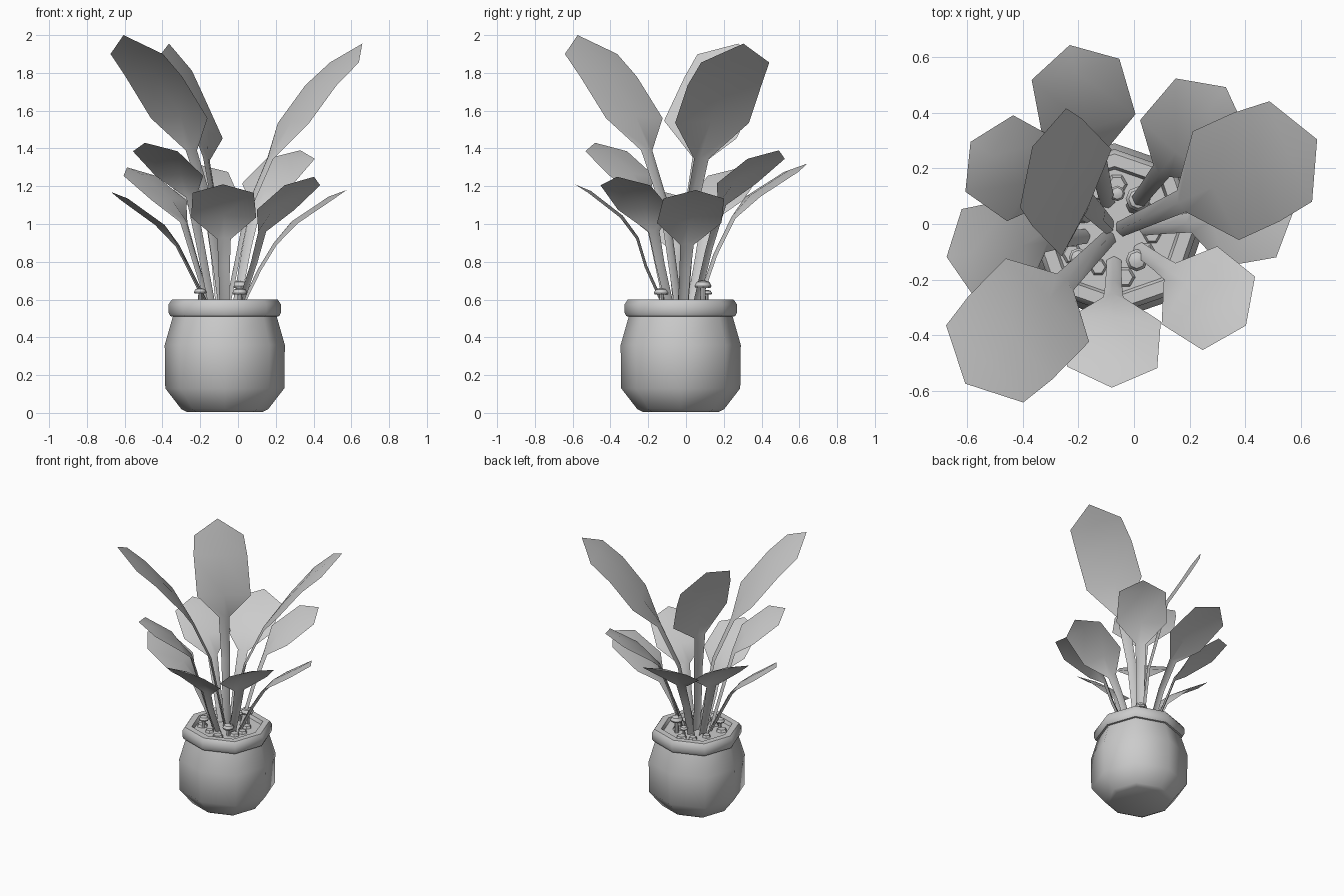
import bpy, bmesh, math, random
from mathutils import Vector

if "Cube" in bpy.data.objects:
    bpy.data.objects.remove(bpy.data.objects["Cube"])

random.seed(4)
CX, CY = -0.07, -0.028          # pot axis


def make(name, verts, faces, angle=40):
    me = bpy.data.meshes.new(name)
    me.from_pydata(verts, [], faces)
    bm = bmesh.new()
    bm.from_mesh(me)
    bmesh.ops.recalc_face_normals(bm, faces=bm.faces)
    bm.to_mesh(me)
    bm.free()
    ob = bpy.data.objects.new(name, me)
    bpy.context.collection.objects.link(ob)
    bpy.ops.object.select_all(action='DESELECT')
    ob.select_set(True)
    bpy.context.view_layer.objects.active = ob
    bpy.ops.object.shade_smooth_by_angle(angle=math.radians(angle))
    return ob


def lathe(name, profile, x, y, sides=8, angle=40, diagonal=1.0):
    """Spin an (r, z) profile around a vertical axis, closing both ends.
    diagonal scales every second corner outward."""
    verts, faces = [], []
    for r, z in profile:
        for i in range(sides):
            a = math.tau * i / sides
            d = r * (diagonal if i % 2 else 1.0)
            verts.append((x + d * math.cos(a), y + d * math.sin(a), z))
    for k in range(len(profile) - 1):
        for i in range(sides):
            j = (i + 1) % sides
            faces.append((k*sides + i, k*sides + j, (k+1)*sides + j, (k+1)*sides + i))
    faces.append(tuple(range(sides))[::-1])
    faces.append(tuple((len(profile) - 1) * sides + i for i in range(sides)))
    return make(name, verts, faces, angle)


def leaf(name, angle, rows, tip, yaw=None, tilt=0.0):
    """Stem and hexagonal blade with a raised midrib; rows are (reach, height, half width)."""
    a = math.radians(angle)
    s = math.radians(angle if yaw is None else yaw)
    out = Vector((math.cos(a), math.sin(a), 0))
    side = Vector((-math.sin(s), math.cos(s), tilt))
    rib = Vector((-out.x, -out.y, 0.8)) * 0.012
    base = Vector((CX, CY, 0))
    verts, faces = [], []
    for u, z, w in rows:
        c = base + out * u + Vector((0, 0, z))
        verts += [c - side * w, c + rib, c + side * w]
    verts.append(base + out * tip[0] + Vector((0, 0, tip[1])))
    for k in range(len(rows) - 1):
        for m in (3*k, 3*k + 1):
            faces.append((m, m + 1, m + 4, m + 3))
    n = len(verts) - 1
    faces += [(n - 3, n - 2, n), (n - 2, n - 1, n)]
    return make(name, verts, faces, 80)


# pot with rolled rim, soil inside
lathe("pot", [(0.20, 0.005), (0.23, 0.02), (0.315, 0.13), (0.318, 0.36), (0.275, 0.51),
              (0.288, 0.512), (0.297, 0.53), (0.297, 0.575), (0.28, 0.60),
              (0.235, 0.60), (0.225, 0.575)], CX, CY, angle=55, diagonal=1.05)

# flat soil lumps lying on the surface
for i in range(9):
    a = math.tau * i / 9 + random.uniform(-0.15, 0.15)
    d = random.uniform(0.13, 0.18)
    r = random.uniform(0.03, 0.045)
    lathe(f"soil_lump_{i}", [(r, 0.57), (r * 0.7, 0.592)],
          CX + d * math.cos(a), CY + d * math.sin(a), 6)

# mushrooms: x, y, top height, cap radius
for i, (x, y, top, r) in enumerate([(0.01, -0.13, 0.66, 0.04), (0.015, 0.09, 0.70, 0.045),
                                    (-0.20, -0.12, 0.66, 0.034), (-0.06, 0.11, 0.65, 0.028)]):
    lathe(f"mushroom_{i}", [(r * 0.35, 0.57), (r * 0.3, top - r * 0.8), (r * 0.9, top - r * 0.85),
                            (r, top - r * 0.6), (r * 0.75, top - r * 0.15), (r * 0.3, top)], x, y, 8)

# three tall leaves: angle, reach, tip height, wide row reach and drop, blade yaw, sideways tilt
for i, (ang, u, z, f, drop, yaw, tilt) in enumerate([
        (24.5, 0.80, 1.955, 0.50, 0.42, 23, 0.0),
        (225.5, 0.765, 2.0, 0.45, 0.44, 225, 0.0),
        (134, 0.425, 1.955, 0.34, 0.455, 155, 0.22)]):
    leaf(f"tall_leaf_{i}", ang, [
        (0.02, 0.57, 0.028), (0.16 * u, z - 0.90, 0.034), (0.33 * u, z - 0.61, 0.042),
        (f * u, z - drop, 0.212), (0.70 * u, z - 0.22, 0.212), (0.87 * u, z - 0.10, 0.196)],
         (u, z), yaw, tilt)

# ring of eight low leaves: angle, reach, tip height
for i, (ang, u, z) in enumerate([(7, 0.65, 1.18), (52.4, 0.656, 1.39), (103.5, 0.69, 1.32),
                                 (148, 0.61, 1.30), (188.5, 0.61, 1.17), (227, 0.62, 1.43),
                                 (269, 0.56, 1.21), (324.5, 0.58, 1.25)]):
    leaf(f"low_leaf_{i}", ang, [
        (0.10, 0.57, 0.026), (0.19, 0.27 + (z - 0.3) * 0.55, 0.03), (0.42 * u, z - 0.29, 0.036),
        (0.57 * u, z - 0.175, 0.172), (0.87 * u, z - 0.045, 0.162)], (u, z))
